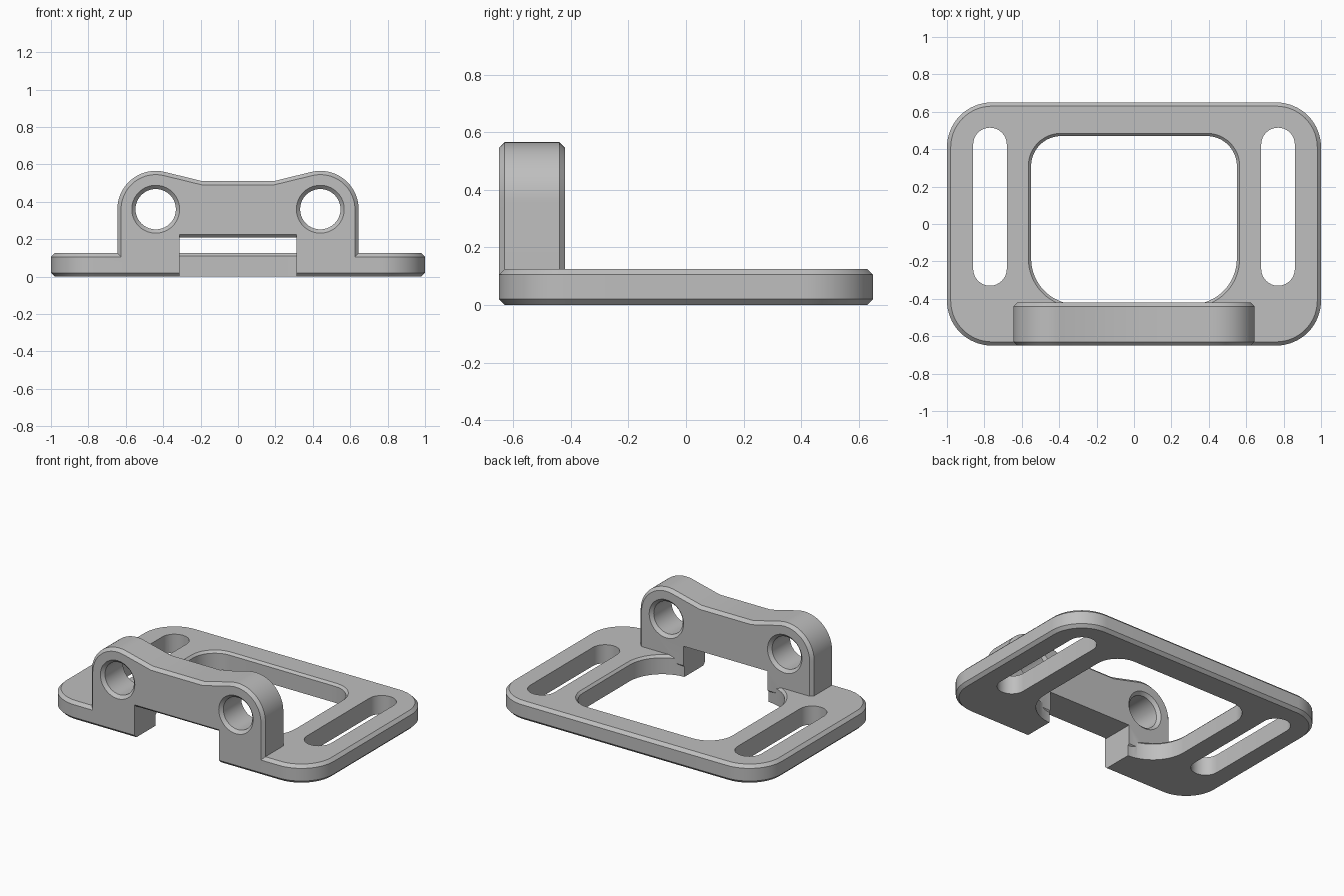
import bpy, bmesh, math
from mathutils import Vector

if "Cube" in bpy.data.objects:
    bpy.data.objects.remove(bpy.data.objects["Cube"])

grey = bpy.data.materials.new("plain grey")
grey.diffuse_color = (0.52, 0.52, 0.52, 1)
grey.use_nodes = True
grey.node_tree.nodes["Principled BSDF"].inputs["Base Color"].default_value = grey.diffuse_color


def arc(cx, cy, r, a0, a1, n=16):
    return [Vector((cx + r * math.cos(math.radians(a0 + (a1 - a0) * i / n)),
                    cy + r * math.sin(math.radians(a0 + (a1 - a0) * i / n))))
            for i in range(n + 1)]


def rounded(x, y0, y1, r_front, r_back):
    """Rounded rectangle outline, counter-clockwise."""
    return (arc(x - r_back, y1 - r_back, r_back, 0, 90) +
            arc(-x + r_back, y1 - r_back, r_back, 90, 180) +
            arc(-x + r_front, y0 + r_front, r_front, 180, 270) +
            arc(x - r_front, y0 + r_front, r_front, 270, 360))


def offset(loop, d):
    """Mitred outward offset of a counter-clockwise outline."""
    out = []
    for i, p in enumerate(loop):
        a = (p - loop[i - 1]).normalized()
        b = (loop[(i + 1) % len(loop)] - p).normalized()
        na, nb = Vector((a.y, -a.x)), Vector((b.y, -b.x))
        out.append(p + (na + nb) * d / (1 + na.dot(nb)))
    return out


def loft(name, loop, levels, axis="z"):
    """Solid through (depth, offset) sections of one outline."""
    put = {"z": lambda p, w: (p.x, p.y, w),
           "y": lambda p, w: (p.x, w, p.y),
           "x": lambda p, w: (w, p.x, p.y)}[axis]
    bm = bmesh.new()
    rings = [[bm.verts.new(put(p, w)) for p in offset(loop, d)] for w, d in levels]
    n = len(loop)
    for lo, hi in zip(rings, rings[1:]):
        for i in range(n):
            j = (i + 1) % n
            bm.faces.new((lo[i], lo[j], hi[j], hi[i]))
    bm.faces.new(rings[0][::-1])
    bm.faces.new(rings[-1])
    bmesh.ops.recalc_face_normals(bm, faces=bm.faces)
    me = bpy.data.meshes.new(name)
    bm.to_mesh(me)
    bm.free()
    me.materials.append(grey)
    ob = bpy.data.objects.new(name, me)
    bpy.context.collection.objects.link(ob)
    return ob


def combine(target, tool, operation):
    mod = target.modifiers.new(operation, "BOOLEAN")
    mod.operation, mod.object, mod.solver = operation, tool, "EXACT"
    bpy.context.view_layer.objects.active = target
    bpy.ops.object.modifier_apply(modifier=mod.name)
    bpy.data.objects.remove(tool)


C = 0.02  # chamfer width

# Base plate with chamfered rim
plate = loft("base_plate", rounded(1, -0.65, 0.65, 0.24, 0.24),
             [(0, -C), (C, 0), (0.125 - C, 0), (0.125, -C)])

# Large central opening, chamfered on top
combine(plate, loft("opening_cutter", rounded(0.55, -0.43, 0.47, 0.245, 0.16),
                    [(-0.1, 0), (0.11, 0), (0.14, 0.03)]), "DIFFERENCE")

# Strap slots on both sides
for s in (-1, 1):
    slot = arc(s * 0.77, 0.425, 0.09, 0, 180) + arc(s * 0.77, -0.24, 0.09, 180, 360)
    combine(plate, loft("slot_cutter", slot, [(-0.1, 0), (0.3, 0)]), "DIFFERENCE")

# Upright bridge with two rounded ears
ear_x, ear_z, ear_r = 0.44, 0.36, 0.205
outline = ([Vector((-0.645, 0.06)), Vector((0.645, 0.06))] +
           arc(ear_x, ear_z, ear_r, 0, 103.7, 20) +
           [Vector((0.19, 0.51)), Vector((-0.19, 0.51))] +
           arc(-ear_x, ear_z, ear_r, 76.3, 180, 20))
bridge = loft("bridge", outline,
              [(-0.65, -C), (-0.65 + C, 0), (-0.42 - C, 0), (-0.42, -C)], "y")

# Pin holes, chamfered at both ends
for s in (-1, 1):
    hole = arc(s * ear_x, ear_z, 0.108, 0, 360, 40)[:-1]
    combine(bridge, loft("hole_cutter", hole,
                         [(-0.67, 0.04), (-0.63, 0), (-0.44, 0), (-0.40, 0.04)], "y"),
            "DIFFERENCE")

combine(plate, bridge, "UNION")

# Gap below the bridge, through the front rail
gap = [Vector(p) for p in ((-0.7, -0.1), (-0.3, -0.1), (-0.3, 0.21),
                           (-0.635, 0.21), (-0.7, 0.275))]
combine(plate, loft("gap_cutter", gap, [(-0.313, 0), (0.313, 0)], "x"), "DIFFERENCE")

plate.name = "bracket"
bpy.ops.object.select_all(action="DESELECT")
plate.select_set(True)
bpy.context.view_layer.objects.active = plate
bpy.ops.object.shade_smooth_by_angle(angle=math.radians(25))
